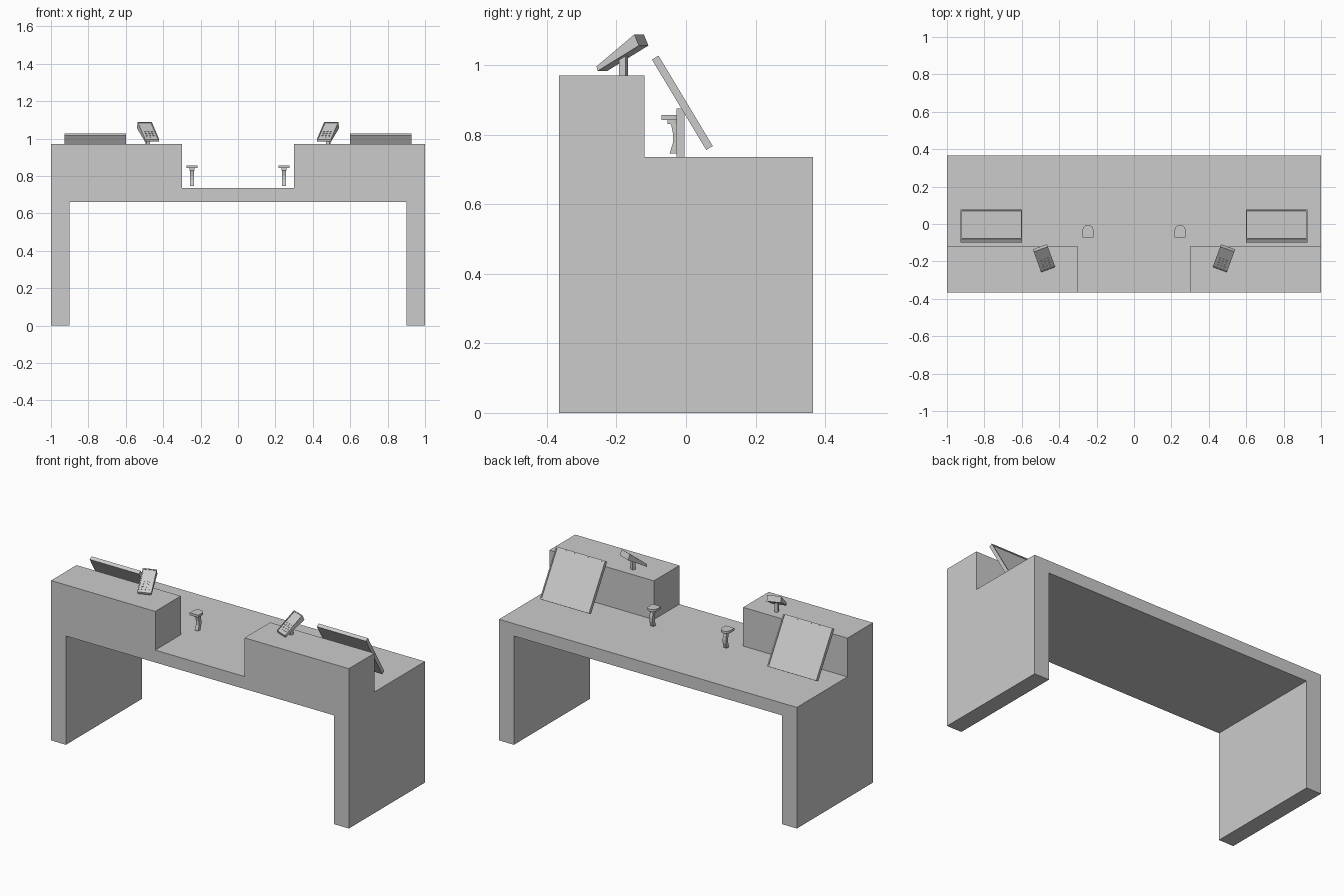
import bpy, bmesh
from math import radians, sin, cos, pi, atan2
from mathutils import Matrix, Vector

if "Cube" in bpy.data.objects:
    bpy.data.objects.remove(bpy.data.objects["Cube"])


def prism(bm, pts, lo, hi, axis):
    """Extrude a closed 2D outline along one axis; returns its faces."""
    def place(p, h):
        return {'x': (h, p[0], p[1]), 'y': (p[0], h, p[1]), 'z': (p[0], p[1], h)}[axis]
    a = [bm.verts.new(place(p, lo)) for p in pts]
    b = [bm.verts.new(place(p, hi)) for p in pts]
    n = len(pts)
    faces = [bm.faces.new(a), bm.faces.new(b)]
    faces += [bm.faces.new((a[i], a[(i + 1) % n], b[(i + 1) % n], b[i])) for i in range(n)]
    bmesh.ops.recalc_face_normals(bm, faces=faces)
    return faces


def box(bm, size, matrix):
    m = matrix @ Matrix.Diagonal((*size, 1))
    return bmesh.ops.create_cube(bm, size=1, matrix=m)['verts']


def recess(bm, face, rim, depth):
    """Sink a straight-walled panel into a face."""
    bm.normal_update()
    n = face.normal.copy()
    bmesh.ops.inset_region(bm, faces=[face], thickness=rim)
    new = bmesh.ops.extrude_discrete_faces(bm, faces=[face])['faces'][0]
    bmesh.ops.translate(bm, verts=new.verts, vec=-n * depth)


def finish(bm, name, matrix=None, mirror=True):
    if matrix is not None:
        bm.transform(matrix)
    me = bpy.data.meshes.new(name)
    bm.to_mesh(me)
    bm.free()
    ob = bpy.data.objects.new(name, me)
    bpy.context.collection.objects.link(ob)
    if mirror:
        mod = ob.modifiers.new("mirror", 'MIRROR')
        mod.use_axis[0] = True
    return ob


# Desk body: front outline run full depth, then the rear of the counters cut away
bm = bmesh.new()
half = [(0.3, 0.735), (0.3, 0.97), (1, 0.97), (1, 0), (0.9, 0), (0.9, 0.66)]
outline = half + [(-x, z) for x, z in reversed(half)]
prism(bm, outline, -0.365, 0.365, 'y')
desk = finish(bm, "desk_body", mirror=False)

bm = bmesh.new()
prism(bm, [(-0.12, 0.735), (0.5, 0.735), (0.5, 1.2), (-0.12, 1.2)], -1.2, 1.2, 'x')
cutter = finish(bm, "rear_cutter", mirror=False)
cutter.hide_render = True
mod = desk.modifiers.new("cut", 'BOOLEAN')
mod.operation, mod.object, mod.solver = 'DIFFERENCE', cutter, 'EXACT'
bpy.context.view_layer.objects.active = desk
bpy.ops.object.modifier_apply(modifier=mod.name)
bpy.data.objects.remove(cutter)

# Monitor: tilted slab with a recessed screen facing the clerk
bm = bmesh.new()
box(bm, (0.33, 0.303, 0.022), Matrix())
bm.normal_update()
recess(bm, max(bm.faces, key=lambda f: f.normal.z), 0.01, 0.005)
finish(bm, "monitor",
       Matrix.Translation((-0.763, -0.0105, 0.8915)) @ Matrix.Rotation(radians(-59), 4, 'X'))

# Monitor post
bm = bmesh.new()
box(bm, (0.03, 0.022, 0.14), Matrix.Translation((-0.763, -0.016, 0.805)))
finish(bm, "monitor_post")

# Card terminal: wedge body with sunken face
spot = Matrix.Translation((-0.482, -0.18, 0)) @ Matrix.Rotation(radians(20), 4, 'Z')
front, back = Vector((-0.068, 0.996)), Vector((0.048, 1.088))
bm = bmesh.new()
faces = prism(bm, [front, back, (0.062, 1.056), (-0.064, 0.983)], -0.04, 0.04, 'x')
recess(bm, faces[2], 0.007, 0.004)
finish(bm, "card_terminal", spot)

# Terminal keys on the lower part of the sunken face
mid, run = (front + back) / 2, back - front
face_frame = (Matrix.Translation((0, mid.x, mid.y))
              @ Matrix.Rotation(atan2(run.y, run.x), 4, 'X'))
bm = bmesh.new()
for col in range(3):
    for row in range(4):
        at = Matrix.Translation(((col - 1) * 0.019, -0.052 + row * 0.016, -0.003))
        box(bm, (0.009, 0.006, 0.003), face_frame @ at)
finish(bm, "terminal_keys", spot)

# Terminal neck
bm = bmesh.new()
box(bm, (0.02, 0.02, 0.06), Matrix.Translation((0, 0, 1.0)))
finish(bm, "terminal_neck", spot)

# Hand scanner head: plate rounded towards the clerk, tapering underneath
bm = bmesh.new()
arc = [(0.029 * cos(pi * i / 10), 0.029 * sin(pi * i / 10)) for i in range(11)]
plate = arc + [(-0.029, -0.037), (0.029, -0.037)]
prism(bm, plate, 0.842, 0.856, 'z')
prism(bm, [(x * 0.45, y * 0.5) for x, y in plate], 0.83, 0.842, 'z')
finish(bm, "scanner_head", Matrix.Translation((-0.246, -0.034, 0)))

# Hand scanner grip: bowed handle
bm = bmesh.new()
edge = [(-0.05, 0.842), (-0.042, 0.825), (-0.037, 0.80), (-0.038, 0.775), (-0.047, 0.746)]
prism(bm, edge + [(y + 0.022, z) for y, z in reversed(edge)], -0.2565, -0.2355, 'x')
finish(bm, "scanner_grip")
